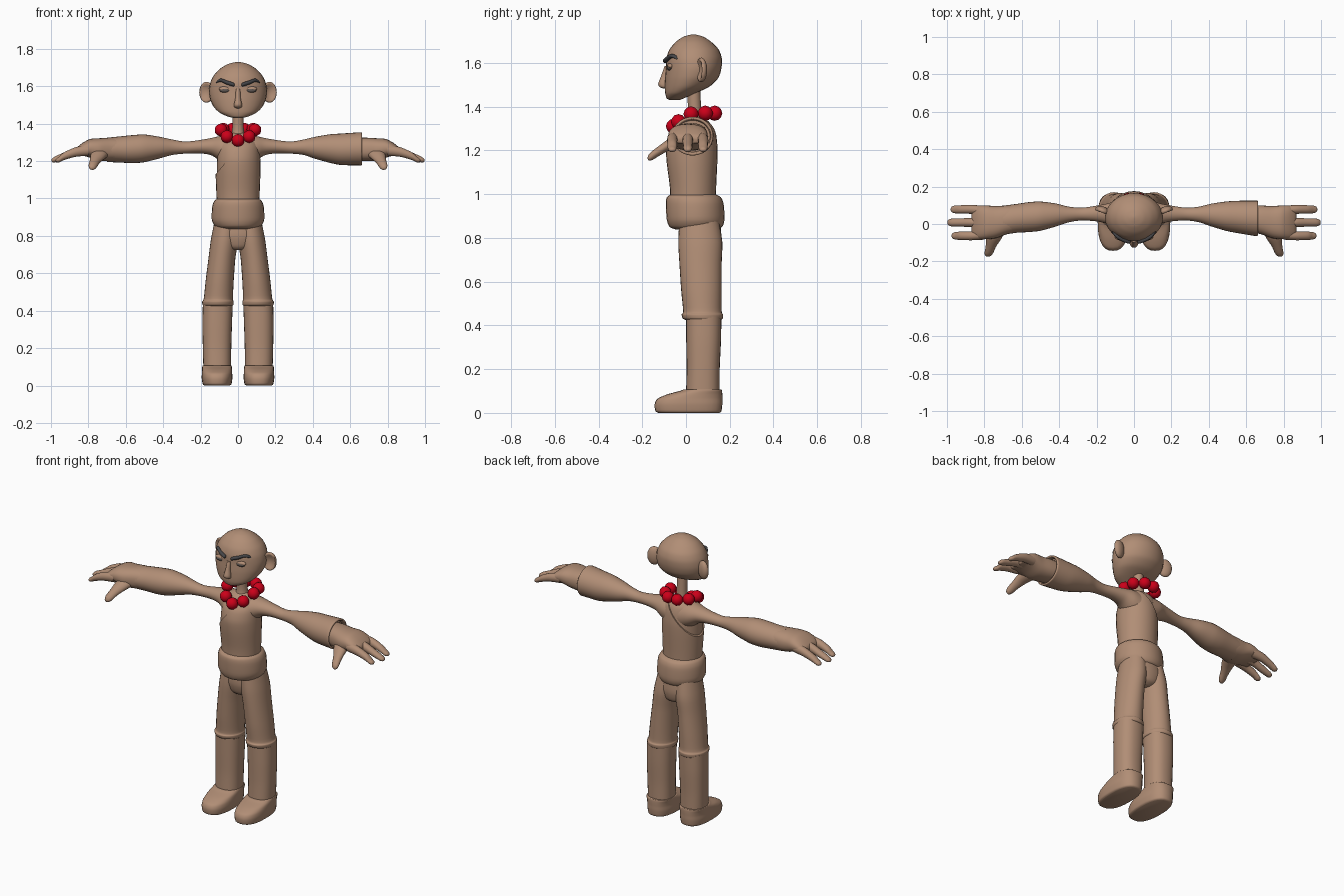
import bpy, bmesh
from math import sin, cos, pi, sqrt, copysign
from mathutils import Vector, Matrix


def material(name, color):
    m = bpy.data.materials.new(name)
    m.diffuse_color = (*color, 1)
    return m


SKIN = material("tan", (0.44, 0.27, 0.18))
RED = material("bead_red", (0.6, 0.0, 0.01))
DARK = material("dark_grey", (0.06, 0.06, 0.065))
LID = material("eye_grey", (0.12, 0.10, 0.09))


def finish(name, bm, mat, angle=50):
    bmesh.ops.recalc_face_normals(bm, faces=bm.faces)
    me = bpy.data.meshes.new(name)
    bm.to_mesh(me)
    bm.free()
    ob = bpy.data.objects.new(name, me)
    bpy.context.collection.objects.link(ob)
    me.materials.append(mat)
    bpy.ops.object.select_all(action='DESELECT')
    ob.select_set(True)
    bpy.context.view_layer.objects.active = ob
    bpy.ops.object.shade_smooth_by_angle(angle=angle * pi / 180)
    return ob


def smooth_path(st, steps):
    """Spline through stations, with soft tangents."""
    out = []
    for i in range(len(st) - 1):
        a, b = st[i], st[i + 1]
        p, q = st[max(i - 1, 0)], st[min(i + 2, len(st) - 1)]
        for k in range(steps):
            t = k / steps
            h = (2*t**3 - 3*t*t + 1, t**3 - 2*t*t + t, 3*t*t - 2*t**3, t**3 - t*t)
            out.append([h[0]*a[j] + h[1]*.4*(b[j] - p[j]) + h[2]*b[j] + h[3]*.4*(q[j] - a[j])
                        for j in range(5)])
    return out + [list(st[-1])]


def tube(name, axis, st, mat=SKIN, n=28, steps=4, side=1, power=1.0, make=True):
    """Loft of ellipses. Station: x, y, z and two radii across the axis."""
    bm = bmesh.new()
    rings = []
    for x, y, z, r1, r2 in smooth_path(st, steps):
        ring = []
        for i in range(n):
            a = 2 * pi * i / n
            u = r1 * copysign(abs(cos(a)) ** power, cos(a))
            v = r2 * copysign(abs(sin(a)) ** power, sin(a))
            d = {'X': (0, u, v), 'Y': (u, 0, v), 'Z': (u, v, 0)}[axis]
            ring.append(bm.verts.new(((x + d[0]) * side, y + d[1], z + d[2])))
        rings.append(ring)
    for r, s in zip(rings, rings[1:]):
        for i in range(n):
            bm.faces.new((r[i], r[(i + 1) % n], s[(i + 1) % n], s[i]))
    bm.faces.new(rings[0])
    bm.faces.new(rings[-1])
    return finish(name, bm, mat) if make else bm


def zprofile(rows, x=0):
    """Rows of z, half width, front y, back y."""
    return [(x, (f + b) / 2, z, w, (b - f) / 2) for z, w, f, b in rows]


def ball(name, loc, size, mat=SKIN):
    bm = bmesh.new()
    bmesh.ops.create_uvsphere(bm, u_segments=20, v_segments=12, radius=1)
    bm.transform(Matrix.Translation(loc) @ Matrix.Diagonal((*size, 1)))
    return finish(name, bm, mat)


# Head, neck and nose
head = [(1.430, .02, -.075, -.03), (1.438, .055, -.088, -.01), (1.46, .100, -.095, .04),
        (1.49, .130, -.097, .105), (1.53, .149, -.096, .147), (1.575, .155, -.092, .162),
        (1.62, .148, -.090, .164), (1.66, .128, -.076, .150), (1.695, .094, -.048, .117),
        (1.718, .055, -.015, .083), (1.727, .024, .012, .055), (1.73, .004, .03, .04)]
tube("head", 'Z', zprofile(head))
tube("neck", 'Z', [(0, .04, 1.32, .042, .042), (0, .04, 1.37, .031, .031), (0, .035, 1.48, .03, .03)])
tube("nose", 'Z', [(0, -.095, 1.482, .008, .008), (0, -.102, 1.49, .02, .019),
                   (0, -.104, 1.505, .021, .023), (0, -.096, 1.54, .014, .018),
                   (0, -.086, 1.585, .012, .012)], n=16)

# Torso under the robe
chest = [(.93, .105, -.065, .13), (1.03, .109, -.068, .132), (1.14, .113, -.082, .137),
         (1.21, .112, -.085, .138), (1.27, .108, -.068, .132), (1.31, .098, -.035, .12),
         (1.335, .072, -.01, .1), (1.35, .04, .01, .075)]
tube("torso", 'Z', zprofile(chest))

# Robe leaving one shoulder bare: enlarged torso cut by a sloping plane
robe_rows = [(z + .002, w + .007, f - .006, b + .006) for z, w, f, b in chest]
bm = tube("robe", 'Z', zprofile(robe_rows), make=False)
bmesh.ops.bisect_plane(bm, geom=bm.verts[:] + bm.edges[:] + bm.faces[:], plane_co=(0, 0, 1.27),
                       plane_no=(-.76, 0, .65), clear_outer=True)
rim = [e for e in bm.edges if e.is_boundary]
bmesh.ops.holes_fill(bm, edges=rim, sides=0)
finish("robe", bm, SKIN, 40)

# Belt and hips
tube("sash", 'Z', zprofile([(.838, .10, -.045, .135), (.85, .122, -.075, .165), (.885, .14, -.088, .176),
                            (.955, .138, -.092, .172), (.985, .128, -.088, .16), (.998, .112, -.07, .138)]))
tube("hips", 'Z', zprofile([(.725, .05, .0, .12), (.745, .10, -.02, .15), (.80, .138, -.034, .162),
                            (.88, .122, -.03, .155)]))

trouser = [(.425, .107, .076, -.002, .158), (.432, .107, .083, -.015, .168), (.45, .107, .084, -.02, .17),
           (.465, .105, .078, -.013, .163), (.56, .098, .075, -.022, .163), (.68, .086, .072, -.03, .163),
           (.78, .072, .073, -.035, .166), (.88, .06, .065, -.03, .15)]
shin = [(.09, .111, .074, -.0, .153), (.2, .112, .076, .003, .154), (.33, .111, .079, .001, .16),
        (.44, .108, .08, .0, .162)]
shoe = [(0, .112, .068, -.125, .152), (.008, .112, .077, -.14, .162), (.04, .112, .082, -.143, .166),
        (.065, .112, .081, -.13, .166), (.085, .112, .08, -.085, .166), (.1, .112, .079, -.03, .165),
        (.107, .112, .077, -.01, .162), (.108, .112, .07, .002, .15)]
arm = [(.03, .045, 1.25, .085, .09), (.09, .05, 1.265, .075, .07), (.14, .055, 1.277, .055, .047),
       (.2, .056, 1.277, .042, .036), (.28, .053, 1.272, .034, .032), (.35, .051, 1.274, .042, .041)]
bare = [(.42, .048, 1.272, .062, .058), (.5, .042, 1.268, .078, .074), (.56, .037, 1.264, .08, .075),
        (.63, .03, 1.262, .077, .07), (.7, .02, 1.26, .078, .065)]
sleeve = [(.41, .048, 1.271, .06, .058), (.49, .042, 1.267, .078, .076), (.55, .038, 1.263, .086, .084),
          (.64, .031, 1.265, .094, .088), (.66, .03, 1.265, .094, .088), (.662, .03, 1.265, .084, .078),
          (.64, .03, 1.265, .08, .072)]
palm = [(.62, .03, 1.263, .07, .06), (.68, .022, 1.262, .077, .063), (.74, .01, 1.262, .086, .06),
        (.79, .009, 1.268, .09, .05), (.83, .009, 1.263, .088, .035), (.86, .009, 1.252, .078, .022),
        (.868, .009, 1.248, .06, .01)]


def limb(rows):
    return [(x, (f + b) / 2, z, w, (b - f) / 2) for z, x, w, f, b in rows]


for side, tag in ((1, "left"), (-1, "right")):
    # Legs and shoes
    tube(tag + "_trouser_leg", 'Z', limb(trouser), side=side)
    tube(tag + "_shin", 'Z', limb(shin), side=side, power=.85)
    tube(tag + "_shoe", 'Z', limb(shoe), side=side, power=.8)
    # Arms: one sleeved, one bare
    tube(tag + "_arm", 'X', arm + (sleeve if side > 0 else bare), side=side)
    # Hands: palm, three fingers and a thumb
    tube(tag + "_palm", 'X', palm, side=side, power=.85)
    for i, y in enumerate((-.063, .008, .078)):
        tip = (.975, .998, .98)[i]
        tube(f"{tag}_finger_{i + 1}", 'X',
             [(.8, y * .9, 1.258, .027, .03), (.87, y, 1.248, .024, .026), (.93, y, 1.226, .022, .021),
              (tip - .02, y, 1.209, .02, .016), (tip - .005, y, 1.204, .014, .01),
              (tip, y, 1.203, .004, .003)], n=14, side=side)
    tube(tag + "_thumb", 'Y',
         [(.735, -.03, 1.245, .05, .035), (.75, -.08, 1.225, .04, .028), (.765, -.12, 1.2, .028, .024),
          (.776, -.155, 1.176, .023, .021), (.78, -.17, 1.167, .015, .014), (.781, -.175, 1.165, .004, .004)],
         n=14, side=side)
    # Ears with a dished front
    bm = bmesh.new()
    bmesh.ops.create_uvsphere(bm, u_segments=24, v_segments=16, radius=1)
    for v in bm.verts:
        d = v.co.x ** 2 + v.co.z ** 2
        if v.co.y < 0 and d < .8:
            v.co.y += 1.4 * (.8 - d)
    bm.transform(Matrix.Translation((side * .168, .07, 1.568)) @ Matrix.Rotation(side * .35, 4, 'Z')
                 @ Matrix.Diagonal((.041, .024, .056, 1)))
    finish(tag + "_ear", bm, SKIN)
    # Eyes, lids and brows
    ball(tag + "_eye", (side * .068, -.074, 1.578), (.03, .014, .013), LID)
    ball(tag + "_eyelid", (side * .068, -.071, 1.585), (.035, .015, .014))
    tube(tag + "_brow", 'X', [(.018, -.092, 1.607, .004, .003), (.025, -.094, 1.609, .012, .010),
                              (.06, -.083, 1.62, .012, .011), (.09, -.066, 1.632, .012, .009),
                              (.108, -.05, 1.627, .01, .007), (.118, -.04, 1.618, .003, .002)],
         mat=DARK, n=12, side=side)

# Bead necklace sloping down at the front
for i in range(9):
    a = -pi / 2 + 2 * pi * i / 9
    bm = bmesh.new()
    bmesh.ops.create_icosphere(bm, subdivisions=2, radius=.035)
    z = 1.37 - .06 * max(0, -sin(a)) ** 1.6
    bm.transform(Matrix.Translation((.092 * cos(a), .04 + .097 * sin(a), z)))
    finish(f"bead_{i + 1}", bm, RED, 30)
